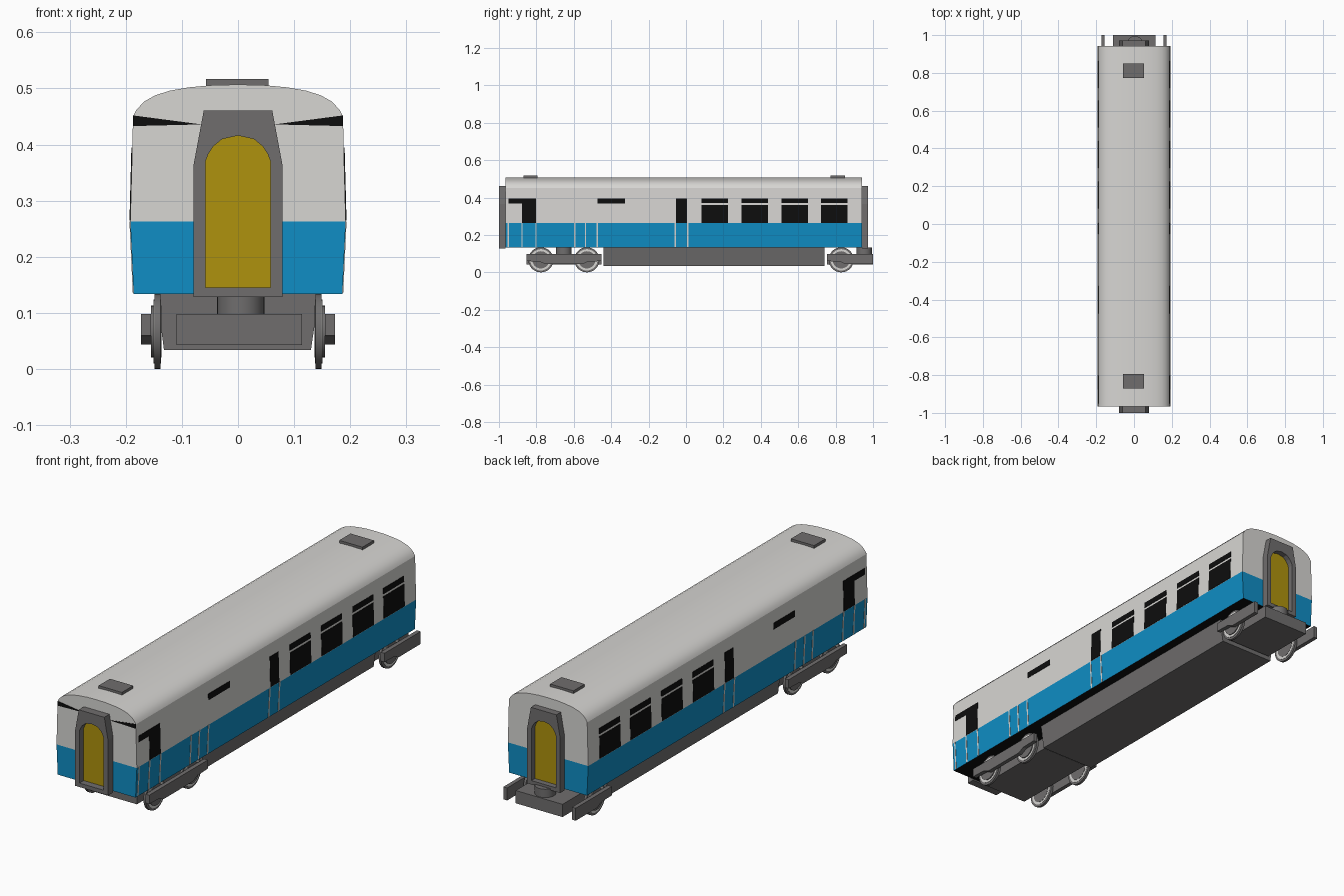
import bpy, bmesh, math
from mathutils import Vector

if "Cube" in bpy.data.objects:
    bpy.data.objects.remove(bpy.data.objects["Cube"])


def material(name, r, g, b):
    m = bpy.data.materials.new(name)
    m.diffuse_color = (r, g, b, 1)
    m.use_nodes = True
    m.node_tree.nodes["Principled BSDF"].inputs["Base Color"].default_value = m.diffuse_color
    return m


WHITE = material("light grey paint", .68, .67, .65)
BLUE = material("blue paint", .005, .27, .56)
GREY = material("dark grey metal", .16, .155, .155)
BLACK = material("black glass", .004, .004, .004)
YELLOW = material("mustard door", .43, .29, .004)


def finish(name, bm, mats, smooth=False):
    bmesh.ops.recalc_face_normals(bm, faces=bm.faces)
    me = bpy.data.meshes.new(name)
    bm.to_mesh(me)
    bm.free()
    for m in mats:
        me.materials.append(m)
    ob = bpy.data.objects.new(name, me)
    bpy.context.collection.objects.link(ob)
    if smooth:
        bpy.ops.object.select_all(action='DESELECT')
        ob.select_set(True)
        bpy.context.view_layer.objects.active = ob
        bpy.ops.object.shade_smooth_by_angle(angle=math.radians(35))
    return ob


def add_prism(bm, pts, axis, a, b):
    """Extrude a closed outline; 'x' outlines are (y, z), 'y' are (x, z), 'z' are (x, y)."""
    def place(p, d):
        return {'x': (d, p[0], p[1]), 'y': (p[0], d, p[1]), 'z': (p[0], p[1], d)}[axis]
    lo = [bm.verts.new(place(p, a)) for p in pts]
    hi = [bm.verts.new(place(p, b)) for p in pts]
    bm.faces.new(lo)
    bm.faces.new(hi[::-1])
    for i in range(len(pts)):
        j = (i + 1) % len(pts)
        bm.faces.new((lo[i], lo[j], hi[j], hi[i]))


def prisms(name, items, mat, smooth=False):
    bm = bmesh.new()
    for it in items:
        add_prism(bm, *it)
    return finish(name, bm, [mat], smooth)


def rect(u0, u1, v0, v1):
    return [(u0, v0), (u1, v0), (u1, v1), (u0, v1)]


def circle(cu, cv, r, n=32):
    return [(cu + r * math.cos(2 * math.pi * i / n), cv + r * math.sin(2 * math.pi * i / n))
            for i in range(n)]


def sym(half):
    """Mirror a right-hand half outline (bottom to top) to a closed one."""
    return half + [(-x, z) for x, z in reversed(half) if x > 0]


FRONT, BACK, WAIST = -.965, .942, .263
SIDE = [(.186, .134), (.192, WAIST), (.187, .45)]


def wall_x(z):
    (x0, z0), (x1, z1) = SIDE[:2] if z < WAIST else SIDE[1:]
    return x0 + (x1 - x0) * (z - z0) / (z1 - z0)


# Car body: blue below the waist, light above, dark floor
bm = bmesh.new()
add_prism(bm, sym(SIDE), 'y', FRONT, BACK)
bmesh.ops.bisect_plane(bm, geom=bm.verts[:] + bm.edges[:] + bm.faces[:],
                       plane_co=Vector((0, 0, WAIST)), plane_no=Vector((0, 0, 1)))
bm.normal_update()
for f in bm.faces:
    z = f.calc_center_median().z
    f.material_index = 2 if z < .14 else (1 if z < WAIST else 0)
finish("car_body", bm, [WHITE, BLUE, BLACK])

# Curved roof
ROOF = [(.187, .45), (.181, .462), (.167, .477), (.147, .488), (.122, .496),
        (.088, .502), (.045, .506), (0, .507)]
prisms("roof", [(sym(ROOF), 'y', FRONT, BACK)], WHITE, True)
prisms("roof_vents", [(rect(-.057, .054, y, y + .077), 'z', .5, .517)
                      for y in (-.87, .773)], GREY)


# Side windows and door seams as thin plates that follow the wall
def side_plates(name, boxes, mat):
    items = []
    for y0, y1, z0, z1 in boxes:
        for s in (1, -1):
            pts = [(s * (wall_x(z) + d), z) for z, d in
                   ((z0, -.003), (z0, .0015), (z1, .0015), (z1, -.003))]
            items.append((pts, 'y', y0, y1))
    prisms(name, items, mat)


windows = [(-.95, -.877, .368, .395), (-.877, -.803, .265, .395),
           (-.473, -.327, .368, .395), (-.053, .006, .265, .395)]
for y in (.083, .297, .511, .721):
    windows += [(y, y + .142, .265, .36), (y, y + .142, .37, .395)]
side_plates("side_windows", windows, BLACK)
side_plates("door_seams", [(y - .0035, y + .0035, .136, WAIST) for y in
                           (-.95, -.877, -.802, -.594, -.537, -.475, -.057, .01)], WHITE)

# Dark wedges under the front edge of the roof
prisms("front_gutter_gaps", [([(s * .187, .452), (s * .187, .433), (s * .065, .436)],
                              'y', FRONT - .002, FRONT + .002) for s in (1, -1)], BLACK)

# Gangway frames with recessed arched doors at both ends
arch = [(.058, .145), (.058, .37), (.053, .383), (.044, .397), (.028, .41), (0, .416)]
outer = [(.079, .128), (.079, .365), (.061, .461)]
portal = ([(-.079, .145), (-.079, .365), (-.061, .461), (.061, .461), (.079, .365), (.079, .145)]
          + sym(arch))
for end, y0, y1 in (("front", FRONT, -1.0), ("back", BACK, .972)):
    prisms(end + "_gangway_frame", [(portal, 'y', y0, y1),
                                    (rect(-.079, .079, .128, .145), 'y', y0, y1)], GREY)
    d = math.copysign(.006, y1)
    prisms(end + "_gangway_door", [(sym(arch), 'y', y0 - d, y0 + d)], YELLOW)

# Tapered equipment box under the floor
prisms("underfloor_box", [([(-.145, .136), (-.132, .034), (.13, .034), (.145, .136)],
                           'y', -.44, .74)], GREY)


# Bogies: centre beam, pivot, side frames, wheels
def bogie(name, yc, y_end, wheels):
    y0 = yc - .2
    prisms(name + "_beam", [(rect(-.11, .114, y0, y_end), 'z', .043, .098)], GREY)
    prisms(name + "_pivot", [(circle(.005, yc, .042), 'z', .098, .134)], GREY, True)
    frame = [(y0, .06), (y0 + .07, .058), (y0 + .1, .044)]
    if y_end > yc + .1:
        frame += [(yc + .1, .044), (yc + .13, .058), (y_end, .06)]
    else:
        frame += [(y_end, .044)]
    frame += [(y_end, .098), (y0, .098)]
    prisms(name + "_side_frames", [(frame, 'x', s * .155, s * .173) for s in (1, -1)], GREY)
    prisms(name + "_wheels", [(circle(y, .067, .067), 'x', s * .138, s * .149)
                              for y in wheels for s in (1, -1)], GREY, True)
    # bright rings with dark hubs on the wheel faces
    prisms(name + "_wheel_rings", [(circle(y, .067, .057), 'x', s * .137, s * .151)
                                   for y in wheels for s in (1, -1)], WHITE, True)
    prisms(name + "_wheel_hubs", [(circle(y, .067, .046), 'x', s * .136, s * .155)
                                  for y in wheels for s in (1, -1)], GREY, True)


bogie("front_bogie", -.653, -.453, (-.776, -.53))
bogie("back_bogie", .953, 1.0, (.83,))
